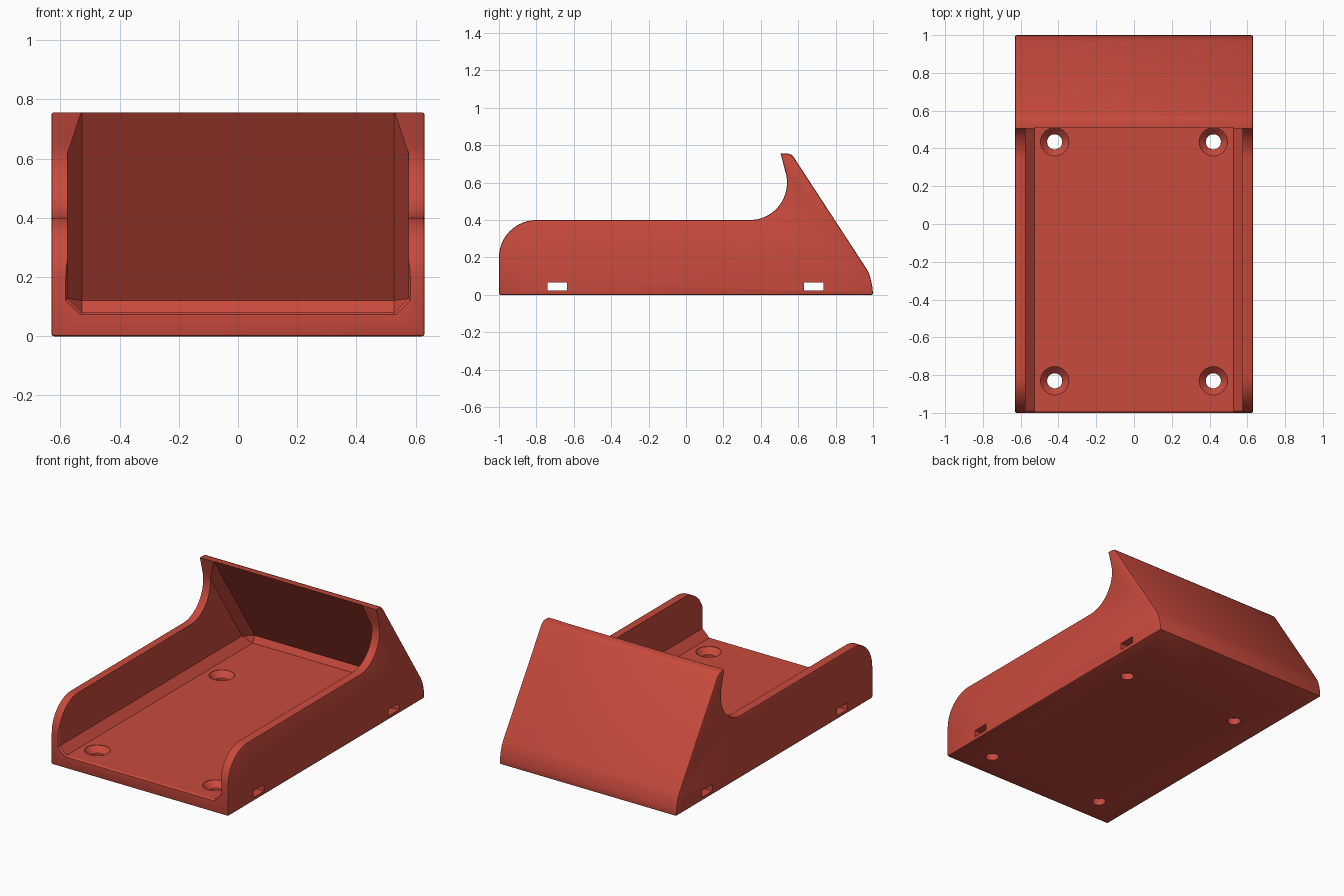
import bpy, bmesh, math

if "Cube" in bpy.data.objects:
    bpy.data.objects.remove(bpy.data.objects["Cube"])

HALF_W = 0.63        # half width of the holder
INNER_W = 0.575      # half width of the cavity
FLOOR = 0.08         # floor height
SLOPE = 0.652        # lean of the back wall (dy per dz)

red = bpy.data.materials.new("red_plastic")
red.diffuse_color = (0.58, 0.068, 0.046, 1)
red.use_nodes = True
red.node_tree.nodes["Principled BSDF"].inputs["Base Color"].default_value = red.diffuse_color


def to_object(name, bm):
    bmesh.ops.recalc_face_normals(bm, faces=bm.faces[:])
    me = bpy.data.meshes.new(name)
    bm.to_mesh(me)
    bm.free()
    me.materials.append(red)
    ob = bpy.data.objects.new(name, me)
    bpy.context.collection.objects.link(ob)
    return ob


def prism(profile, half_w):
    """Extrude a side profile of (y, z) points across x."""
    bm = bmesh.new()
    face = bm.faces.new([bm.verts.new((-half_w, y, z)) for y, z in profile])
    new = bmesh.ops.extrude_face_region(bm, geom=[face])["geom"]
    verts = [g for g in new if isinstance(g, bmesh.types.BMVert)]
    bmesh.ops.translate(bm, verts=verts, vec=(2 * half_w, 0, 0))
    bmesh.ops.recalc_face_normals(bm, faces=bm.faces[:])
    return bm


def arc(cy, cz, r, a0, a1, n=16):
    steps = [math.radians(a0 + (a1 - a0) * i / n) for i in range(n + 1)]
    return [(cy + r * math.cos(a), cz + r * math.sin(a)) for a in steps]


def cut(target, cutter):
    mod = target.modifiers.new("cut", 'BOOLEAN')
    mod.operation = 'DIFFERENCE'
    mod.solver = 'EXACT'
    mod.object = cutter
    bpy.context.view_layer.objects.active = target
    bpy.ops.object.modifier_apply(modifier=mod.name)
    bpy.data.objects.remove(cutter, do_unlink=True)


# Outer body: rounded front, low side walls, sweeping up to the back lip
profile = [(-1, 0)]
profile += arc(-0.8, 0.2, 0.2, 180, 90)
profile += arc(0.34, 0.6, 0.2, -90, 17, 20)
profile += [(0.506, 0.756), (0.545, 0.756), (0.562, 0.75), (0.575, 0.738),
            (0.965, 0.14), (0.98, 0.11), (0.99, 0.075), (0.997, 0.04), (1, 0)]
bm = prism(profile, HALF_W)
rim = [e for e in bm.edges
       if abs(e.verts[0].co.x - e.verts[1].co.x) < 1e-4
       or max(v.co.z for v in e.verts) < 1e-4]
bmesh.ops.bevel(bm, geom=rim, offset=0.008, offset_type='OFFSET',
                segments=2, profile=0.5, affect='EDGES', clamp_overlap=True)
holder = to_object("holder_body", bm)

# Cavity with chamfered inner edges and a leaning back wall
top = 0.95
back = 0.95
bm = prism([(-0.99, FLOOR), (back, FLOOR),
            (back - SLOPE * (top - FLOOR), top), (-0.99, top)], INNER_W)


def inner_edge(e):
    a, b = (v.co for v in e.verts)
    on_floor = max(a.z, b.z) < FLOOR + 1e-4
    on_front = max(a.y, b.y) < -0.98
    on_top = min(a.z, b.z) > top - 1e-4
    return not on_front and not on_top and (on_floor or abs(a.z - b.z) > 0.1)


bmesh.ops.bevel(bm, geom=[e for e in bm.edges if inner_edge(e)], offset=0.048,
                offset_type='OFFSET', segments=1, affect='EDGES')
# Flared mouth gives the front edge its small chamfer
bm.faces.ensure_lookup_table()
front = [f for f in bm.faces if all(v.co.y < -0.98 for v in f.verts)]
new = bmesh.ops.extrude_face_region(bm, geom=front)["geom"]
for v in [g for g in new if isinstance(g, bmesh.types.BMVert)]:
    v.co.y -= 0.03
    v.co.x += math.copysign(0.02, v.co.x)
    if v.co.z < 0.5:
        v.co.z -= 0.02
bmesh.ops.delete(bm, geom=[f for f in front if f.is_valid], context='FACES_ONLY')
cut(holder, to_object("cavity_cutter", bm))

# Four countersunk screw holes
SIDES = 40
for x in (-0.42, 0.42):
    for y in (-0.83, 0.435):
        bm = bmesh.new()
        rings = []
        for r, z in ((0.04, -0.1), (0.04, 0.043), (0.075, 0.078), (0.075, 0.15)):
            rings.append([bm.verts.new((x + r * math.cos(2 * math.pi * i / SIDES),
                                        y + r * math.sin(2 * math.pi * i / SIDES), z))
                          for i in range(SIDES)])
        for lo, hi in zip(rings, rings[1:]):
            for i in range(SIDES):
                j = (i + 1) % SIDES
                bm.faces.new((lo[i], lo[j], hi[j], hi[i]))
        bm.faces.new(rings[0])
        bm.faces.new(rings[-1])
        cut(holder, to_object("screw_cutter", bm))

# Two strap slots running through the floor from side to side
for y0, y1 in ((-0.74, -0.635), (0.63, 0.735)):
    bm = prism([(y0, 0.023), (y1, 0.023), (y1, 0.065), (y0, 0.065)], 0.8)
    cut(holder, to_object("slot_cutter", bm))

# Smooth curves, crisp corners
bpy.ops.object.select_all(action='DESELECT')
holder.select_set(True)
bpy.context.view_layer.objects.active = holder
bpy.ops.object.shade_smooth_by_angle(angle=math.radians(30))
